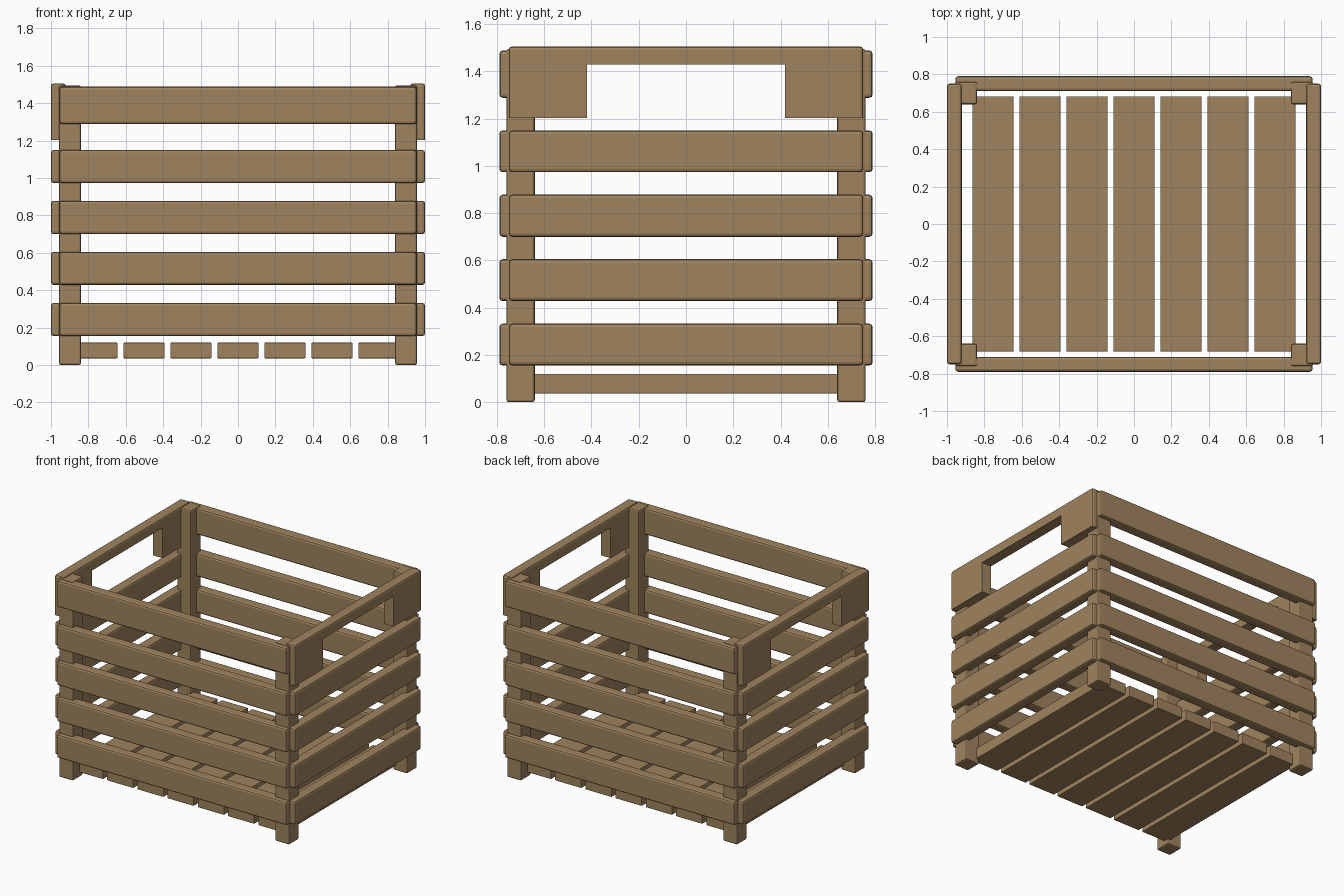
import bpy, bmesh

if "Cube" in bpy.data.objects:
    bpy.data.objects.remove(bpy.data.objects["Cube"])

wood = bpy.data.materials.new("warm wood")
wood.diffuse_color = (0.35, 0.23, 0.112, 1)
wood.use_nodes = True
wood.node_tree.nodes["Principled BSDF"].inputs["Base Color"].default_value = wood.diffuse_color


def finish(bm, name):
    bmesh.ops.recalc_face_normals(bm, faces=bm.faces[:])
    me = bpy.data.meshes.new(name)
    bm.to_mesh(me)
    bm.free()
    me.materials.append(wood)
    ob = bpy.data.objects.new(name, me)
    bpy.context.collection.objects.link(ob)
    return ob


def board(name, x, y, z, bevel):
    """Box between (min, max) pairs with softened edges."""
    bm = bmesh.new()
    bmesh.ops.create_cube(bm, size=1)
    for v in bm.verts:
        v.co = [r[0] if c < 0 else r[1] for c, r in zip(v.co, (x, y, z))]
    bmesh.ops.bevel(bm, geom=bm.edges[:], offset=bevel, segments=2,
                    profile=0.5, affect='EDGES')
    return finish(bm, name)


def span(sign, a, b):
    return tuple(sorted((sign * a, sign * b)))


def handle(name, sx):
    """Top end board with a wide hand opening cut from below."""
    top, low, rail, out, cut = 1.505, 1.202, 1.43, 0.75, 0.42
    prof = [(-out, low), (-cut, low), (-cut, rail), (cut, rail),
            (cut, low), (out, low), (out, top), (-out, top)]
    bm = bmesh.new()
    x0, x1 = span(sx, 0.92, 1.0)
    face = bm.faces.new([bm.verts.new((x0, y, z)) for y, z in prof])
    ext = bmesh.ops.extrude_face_region(bm, geom=[face])
    for v in ext['geom']:
        if isinstance(v, bmesh.types.BMVert):
            v.co.x = x1
    bmesh.ops.recalc_face_normals(bm, faces=bm.faces[:])
    # soften the top and the outer ends only
    edges = [e for e in bm.edges
             if all(v.co.z > top - 0.001 for v in e.verts)
             or (all(abs(v.co.y) > out - 0.001 for v in e.verts)
                 and abs(e.verts[0].co.z - e.verts[1].co.z) > 0.1)]
    bmesh.ops.bevel(bm, geom=edges, offset=0.013, segments=2,
                    profile=0.5, affect='EDGES')
    return finish(bm, name)


# corner posts
for sx in (-1, 1):
    for sy in (-1, 1):
        board("corner_post", span(sx, 0.84, 0.957), span(sy, 0.64, 0.76),
              (0, 1.495), 0.01)

# wall slats: four lower rows all round
rows = [(0.155, 0.332), (0.428, 0.605), (0.70, 0.878), (0.973, 1.15)]
for s, side in ((-1, "front"), (1, "back")):
    for z in rows + [(1.288, 1.488)]:
        board(side + "_slat", (-0.955, 0.955), span(s, 0.71, 0.79), z, 0.014)
for s, side in ((-1, "left"), (1, "right")):
    for z in rows:
        board(side + "_slat", span(s, 0.92, 1.0), (-0.75, 0.75), z, 0.014)
    handle(side + "_handle_board", s)

# floor slats
for i in range(7):
    c = -0.754 + i * 0.2513
    board("floor_slat", (c - 0.11, c + 0.11), (-0.682, 0.682),
          (0.036, 0.12), 0.005)
